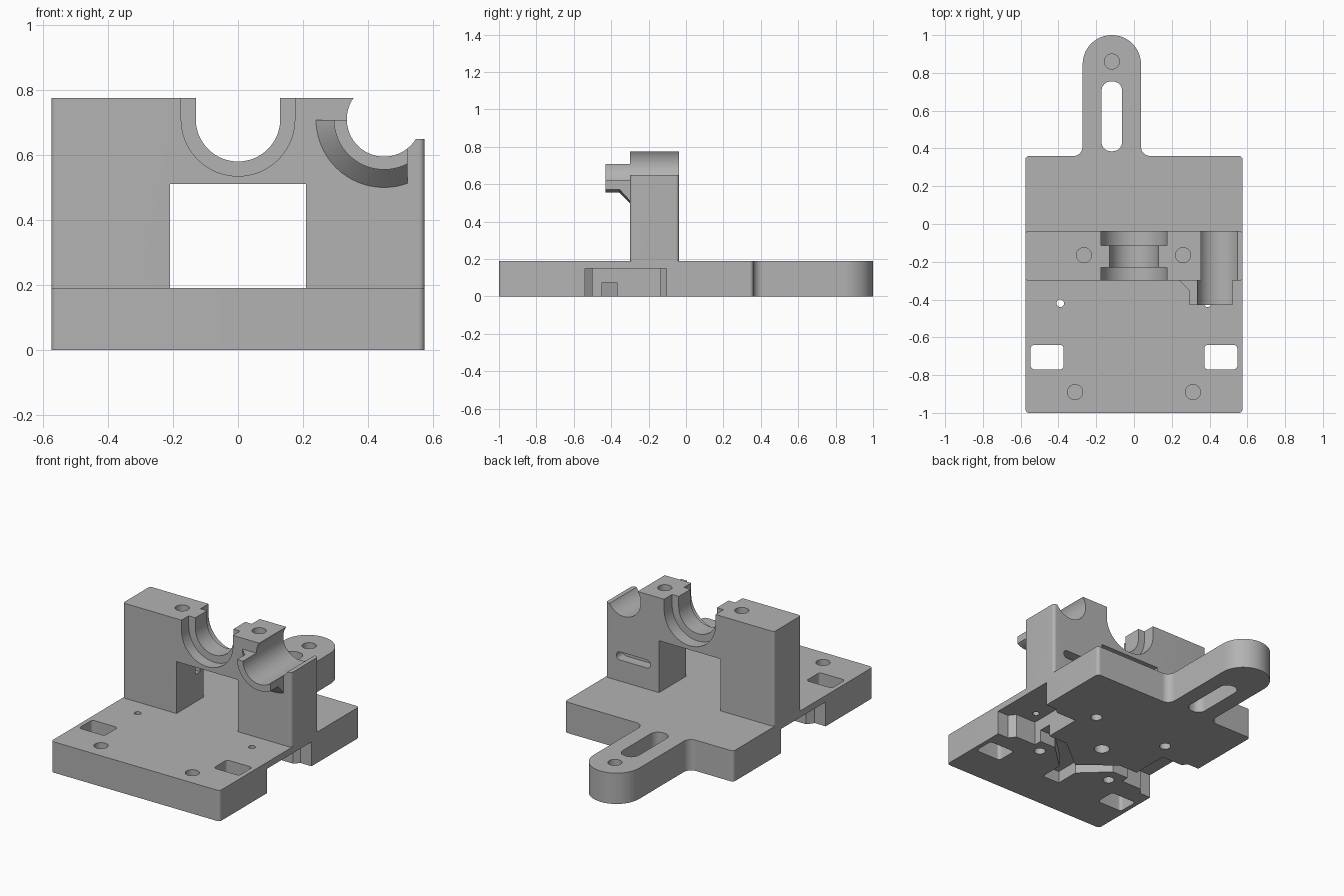
import bpy, bmesh, math
from mathutils import Vector

cube = bpy.data.objects.get("Cube")
if cube:
    bpy.data.objects.remove(cube, do_unlink=True)

grey = bpy.data.materials.new("plain grey")
grey.use_nodes = True
grey.diffuse_color = (0.45, 0.45, 0.45, 1)
grey.node_tree.nodes["Principled BSDF"].inputs["Base Color"].default_value = grey.diffuse_color


def rounded(corners, steps=12):
    """Outline from (x, y, radius) corners."""
    out, n = [], len(corners)
    for i, (x, y, r) in enumerate(corners):
        p = Vector((x, y))
        if r == 0:
            out.append((x, y))
            continue
        a = (Vector(corners[i - 1][:2]) - p).normalized()
        b = (Vector(corners[(i + 1) % n][:2]) - p).normalized()
        half = a.angle(b) / 2
        c = p + (a + b).normalized() * r / math.sin(half)
        start = p + a * r / math.tan(half) - c
        end = p + b * r / math.tan(half) - c
        sweep = start.angle(end)
        for k in range(steps + 1):
            t = k / steps
            out.append(tuple(c + (start * math.sin((1 - t) * sweep)
                                  + end * math.sin(t * sweep)) / math.sin(sweep)))
    return out


def rect(x0, x1, y0, y1, r=0):
    return rounded([(x0, y0, r), (x1, y0, r), (x1, y1, r), (x0, y1, r)])


def circle(x, y, r, n=64):
    return [(x + r * math.cos(math.tau * i / n), y + r * math.sin(math.tau * i / n))
            for i in range(n)]


def prism(name, outline, lo, hi, axis="z"):
    """Extrude an outline along z (xy outline) or y (xz outline)."""
    bm = bmesh.new()
    place = (lambda p, h: (p[0], p[1], h)) if axis == "z" else (lambda p, h: (p[0], h, p[1]))
    rings = [[bm.verts.new(place(p, h)) for p in outline] for h in (lo, hi)]
    n = len(outline)
    for ring in rings:
        bm.faces.new(ring)
    for i in range(n):
        j = (i + 1) % n
        bm.faces.new((rings[0][i], rings[0][j], rings[1][j], rings[1][i]))
    return finish(name, bm)


def finish(name, bm):
    bmesh.ops.recalc_face_normals(bm, faces=bm.faces)
    mesh = bpy.data.meshes.new(name)
    bm.to_mesh(mesh)
    bm.free()
    mesh.materials.append(grey)
    obj = bpy.data.objects.new(name, mesh)
    bpy.context.collection.objects.link(obj)
    return obj


def apply_tools(obj, tools, operation="DIFFERENCE"):
    """Run the booleans, bake the mesh and drop the helper solids."""
    for tool in tools:
        tool.hide_render = True
        mod = obj.modifiers.new("shape", "BOOLEAN")
        mod.operation, mod.solver, mod.object = operation, "EXACT", tool
    graph = bpy.context.evaluated_depsgraph_get()
    mesh = bpy.data.meshes.new_from_object(obj.evaluated_get(graph))
    obj.modifiers.clear()
    obj.data = mesh
    for tool in tools:
        bpy.data.objects.remove(tool, do_unlink=True)


def cutter(outline, lo, hi, axis="z"):
    return prism("cutter", outline, lo, hi, axis)


W, T = 0.575, 0.19
FRONT, BACK = -0.30, -0.037

# Base plate with rear tongue
base = prism("base_plate", rounded([
    (-W, -1, 0.02), (W, -1, 0.02), (W, 0.36, 0.02), (0.037, 0.36, 0.05),
    (0.037, 1, 0.154), (-0.272, 1, 0.154), (-0.272, 0.36, 0.05), (-W, 0.36, 0.02)]), 0, T)

cuts = [
    cutter(rect(-0.172, -0.063, 0.385, 0.755, 0.05), -0.1, 0.3),   # tongue slot
    cutter(circle(-0.117, 0.86, 0.04, 32), 0.04, 0.3),             # tongue hole
    cutter(circle(0, -0.29, 0.045, 32), -0.1, 0.12),               # centre hole below
    # Cable channel under the plate
    cutter([(-0.35, -0.45), (-0.22, -0.45), (-0.06, -0.6), (-0.06, -0.75),
            (0.06, -0.75), (0.06, -0.6), (0.22, -0.45), (0.35, -0.45),
            (0.35, -0.37), (0.2, -0.37), (0, -0.53), (-0.2, -0.37), (-0.35, -0.37)],
           -0.1, 0.075),
]
for s in (-1, 1):
    x0, x1 = sorted((s * 0.372, s * 0.547))
    cuts.append(cutter(rect(x0, x1, -0.77, -0.64, 0.02), -0.1, 0.3))
    cuts.append(cutter(circle(s * 0.312, -0.89, 0.04, 32), 0.04, 0.3))
    cuts.append(cutter(circle(s * 0.39, -0.42, 0.02, 24), -0.1, 0.3))
    for y in (-0.03, -0.54):
        cuts.append(cutter(circle(s * 0.26, y, 0.033, 32), -0.1, 0.12))
    # Stepped side pocket, open to the side
    cuts.append(cutter([(s * x, y) for x, y in (
        (0.33, -0.5), (0.47, -0.5), (0.5, -0.54), (0.7, -0.54),
        (0.7, -0.105), (0.5, -0.105), (0.47, -0.135), (0.33, -0.135))], -0.1, 0.15))
apply_tools(base, cuts)

# Upright wall with window between two legs
wall = prism("bearing_wall", [
    (-W, T), (-0.21, T), (-0.21, 0.51), (0.21, 0.51), (0.21, T), (W, T),
    (W, 0.65), (0.5, 0.65), (0.42, 0.775), (-W, 0.775)], FRONT, BACK, "y")
apply_tools(wall, [cutter(rect(-W, W, FRONT, BACK, 0.018), 0, 1)], "INTERSECT")


def cradle(r, lo, hi):
    """U-shaped bearing seat cutter."""
    arc = [(r * math.cos(a), 0.71 + r * math.sin(a))
           for a in (math.pi + math.pi * i / 40 for i in range(41))]
    return cutter(arc + [(r, 0.9), (-r, 0.9)], lo, hi, "y")


TUBE = (0.45, 0.71)
cuts = [cradle(0.13, -0.5, 0.1), cradle(0.175, -0.5, -0.23), cradle(0.175, -0.115, 0.1),
        cutter(circle(*TUBE, 0.115), -0.6, 0.1, "y")]
for x in (-0.265, 0.26):
    cuts.append(cutter(circle(x, -0.165, 0.04, 32), 0.6, 0.9))
# Strap slots in the legs
cuts.append(cutter(rect(0.27, 0.5, 0.32, 0.37, 0.024), -0.1, 0.1, "y"))
cuts.append(cutter(rect(-0.28, -0.15, -0.115, -0.07), 0.36, 0.42))
apply_tools(wall, cuts)

# Flared half-tube holder in front of the wall
profile = [(-0.28, 0.21), (FRONT, 0.21), (-0.355, 0.155), (-0.43, 0.155)]
bm = bmesh.new()
rings = [[bm.verts.new((x, y, z)) for x, z in circle(*TUBE, r)] for y, r in profile]
for a, b in zip(rings, rings[1:]):
    for i in range(len(a)):
        bm.faces.new((a[i - 1], a[i], b[i], b[i - 1]))
bm.faces.new(rings[0])
bm.faces.new(rings[-1])
holder = finish("tube_holder", bm)
apply_tools(holder, [cutter(rect(0.1, 0.522, 0.3, 0.708), -0.6, 0.1, "y")], "INTERSECT")
apply_tools(holder, [cutter(circle(*TUBE, 0.115), -0.6, 0.1, "y")])

# Smooth round surfaces, keep edges crisp
bpy.ops.object.select_all(action="DESELECT")
for obj in (base, wall, holder):
    obj.select_set(True)
bpy.context.view_layer.objects.active = base
bpy.ops.object.shade_smooth_by_angle(angle=math.radians(30))
